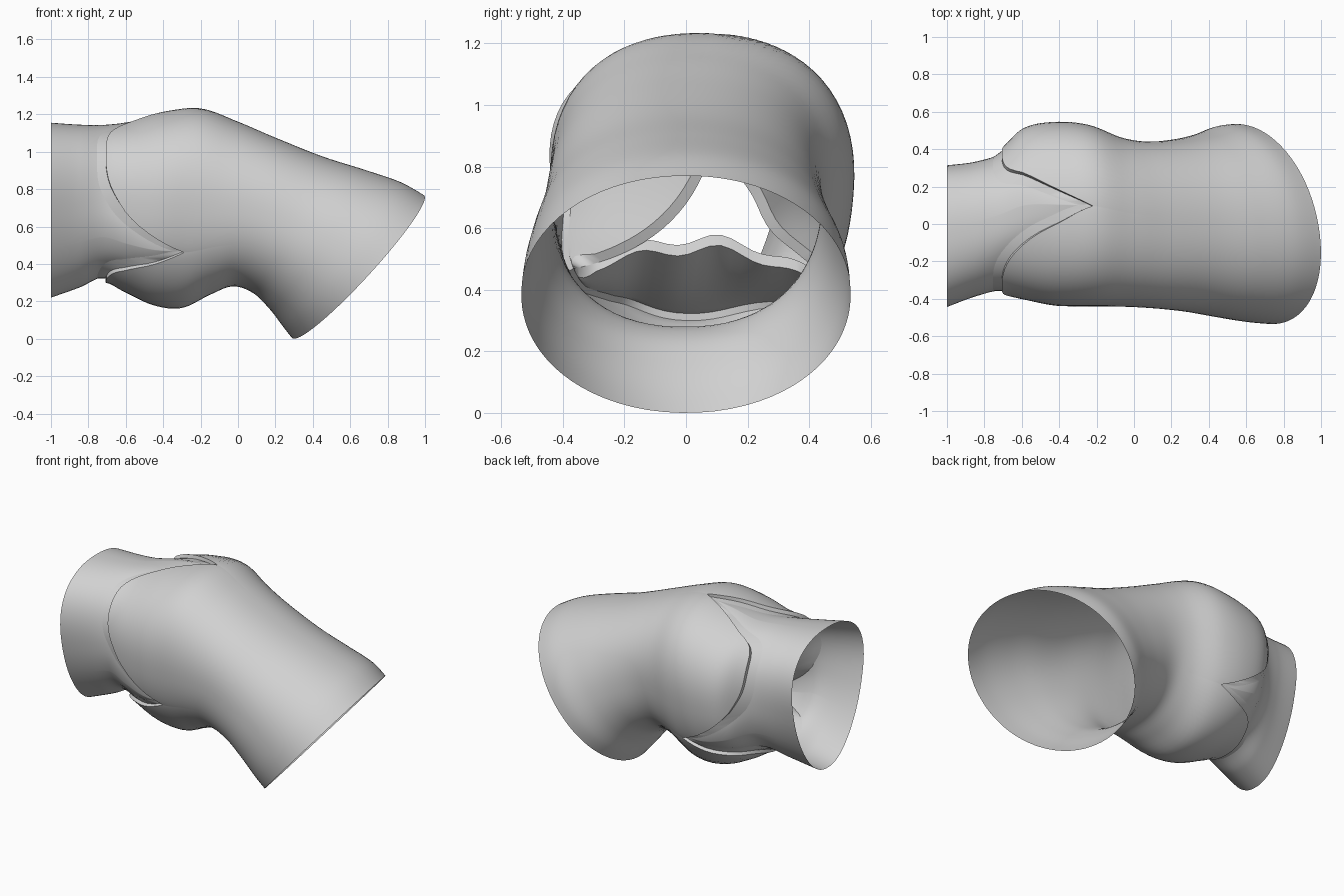
import bpy, math
from mathutils import Vector

if "Cube" in bpy.data.objects:
    bpy.data.objects.remove(bpy.data.objects["Cube"])

mat = bpy.data.materials.new("light grey")
mat.diffuse_color = (0.64, 0.64, 0.64, 1)
mat.use_nodes = True
mat.node_tree.nodes["Principled BSDF"].inputs["Base Color"].default_value = mat.diffuse_color

# Stations along the bent vessel: bottom x,z / top x,z / y min, y max / egg taper / yaw
ST = [(-1.0, .22, -1.0, 1.155, -.425, .295, .28, 0),
      (-.85, .27, -.85, 1.145, -.38, .325, .20, 0),
      (-.72, .31, -.72, 1.145, -.365, .385, .13, 0),
      (-.60, .25, -.58, 1.165, -.395, .505, .10, 0),
      (-.45, .18, -.40, 1.21, -.43, .54, .10, 0),
      (-.30, .165, -.20, 1.23, -.435, .525, .10, 0),
      (-.15, .235, 0.0, 1.16, -.44, .46, .06, 0),
      (-.03, .28, .20, 1.075, -.45, .44, .03, .03),
      (.08, .245, .45, .975, -.47, .455, .0, .06),
      (.17, .16, .67, .905, -.50, .485, .0, .10),
      (.25, .06, .86, .84, -.525, .525, .0, .14),
      (.30, 0.0, .985, .77, -.535, .535, .0, .18)]
LAST = len(ST) - 1
COMM = [math.radians(a) for a in (86, 203.5, 333, 446)]   # three commissures
SEG = 36                                                  # columns per sinus


def station(t):
    """Catmull-Rom interpolation of the station table."""
    i = min(int(max(t, 0)), LAST - 1)
    f = t - i
    p0, p1, p2, p3 = (ST[min(max(i + k, 0), LAST)] for k in (-1, 0, 1, 2))
    return [.5 * (2*b + (c - a)*f + (2*a - 5*b + 4*c - d)*f*f + (3*b - a - 3*c + d)*f**3)
            for a, b, c, d in zip(p0, p1, p2, p3)]


def point(t, a, scale=1.0):
    bx, bz, tx, tz, y0, y1, egg, yaw = station(t)
    e = 2 / (2.25 - .2 * max(0, (t - 7) / 4))            # rounder toward the open end
    c = math.copysign(abs(math.cos(a))**e, math.cos(a)) * scale
    s = math.copysign(abs(math.sin(a))**e, math.sin(a)) * scale
    y = (y0 + y1)/2 + (y1 - y0)/2 * c * (1 + egg * s)
    return Vector(((bx + tx)/2 + (tx - bx)/2 * s - yaw * y, y, (bz + tz)/2 + (tz - bz)/2 * s))


def t_of_x(x):
    """Station parameter whose section centre lies at x."""
    mids = [(s[0] + s[2]) / 2 for s in ST]
    for i in range(LAST):
        if x <= mids[i + 1]:
            return i + (x - mids[i]) / (mids[i + 1] - mids[i])
    return LAST


def crown(u, side):
    """Scalloped attachment line; side -1 / +1 gives the two edges of the seam."""
    x = -.73 + .43 * abs(u)**3.6
    return t_of_x(x + side * (.023 + .04 * u*u * (1 - u**8) + .01 * u**8))


def left_edge(u, a):
    return point(crown(u, -1), a, .965)


def right_edge(u, a):
    return point(crown(u, 1), a, .965)


def make(name, rows, closed=False):
    """Mesh object from a grid of points, optionally closed round each row."""
    n = len(rows[0])
    verts = [p for r in rows for p in r]
    faces = []
    for j in range(len(rows) - 1):
        for i in range(n if closed else n - 1):
            k = (i + 1) % n
            faces.append((j*n + i, j*n + k, (j + 1)*n + k, (j + 1)*n + i))
    me = bpy.data.meshes.new(name)
    me.from_pydata(verts, [], faces)
    me.materials.append(mat)
    ob = bpy.data.objects.new(name, me)
    bpy.context.collection.objects.link(ob)
    bpy.ops.object.select_all(action='DESELECT')
    ob.select_set(True)
    bpy.context.view_layer.objects.active = ob
    bpy.ops.object.mode_set(mode='EDIT')
    bpy.ops.mesh.select_all(action='SELECT')
    bpy.ops.mesh.remove_doubles(threshold=1e-5)
    bpy.ops.object.mode_set(mode='OBJECT')
    bpy.ops.object.shade_smooth_by_angle(angle=math.radians(35))
    return ob


# Columns round the vessel, aligned to the commissures
US = [math.sin(math.pi / 2 * (-1 + 2 * i / SEG)) for i in range(SEG + 1)]
cols = [(u, COMM[k] + (u + 1) / 2 * (COMM[k + 1] - COMM[k]))
        for k in range(3) for u in US[:-1]]

# Outflow tube: open end to the scalloped crown, sinking slightly inward
N = 24
make("outflow_tube", [[point(crown(u, -1) * j / N, a, 1 - .035 * (j / N)**3)
                       for u, a in cols] for j in range(N + 1)], True)

# Root wall with sinuses: raised scalloped lip to the slanted open end
N = 48


def wall_point(u, a, f):
    t0 = crown(u, 1)
    return point(t0 + (LAST - t0) * f, a, 1 + .02 * (1 - u**4) * math.exp(-8 * f))


make("sinus_and_vessel_wall", [[wall_point(u, a, j / N) for u, a in cols]
                               for j in range(N + 1)], True)

# Seam lip: the step from the sinus edge down to the leaflet root
make("seam_lip", [[wall_point(u, a, 0) for u, a in cols],
                  [right_edge(u, a) for u, a in cols]], True)

# Three thick leaflets hung from the crown seam, free edges reaching inward
AXIS = Vector((-.3, .04, .69))
M = 12
for k, (name, inward, wave) in enumerate((("front_leaflet", .20, 0), ("lower_leaflet", .11, .02),
                                          ("back_leaflet", .12, .01))):
    a0, a1 = COMM[k], COMM[k + 1]
    enda, endb = left_edge(-1, a0), left_edge(1, a1)
    inn = AXIS - (enda + endb) / 2
    inn.x = 0
    inn.normalize()
    thick = Vector((.012, 0, 0)) - inn * .035
    inner, outer = [], []
    for j in range(M + 1):
        v = j / M
        ri, ro = [], []
        for u in US:
            a = a0 + (u + 1) / 2 * (a1 - a0)
            free = enda.lerp(endb, (u + 1) / 2) + inn * (1 - u*u) * (
                inward + wave * math.sin(3 * math.pi * u))
            belly = -inn * .02 * math.sin(math.pi * v) * (1 - u*u)
            ri.append(left_edge(u, a).lerp(free, v) + belly)
            tip = right_edge(u, a)
            w = min(1, (1 - abs(u)) * 6)
            ro.append(tip.lerp((free + thick) * w + tip * (1 - w), v) + belly)
        inner.append(ri)
        outer.append(ro)
    make(name, inner + outer[::-1] + [inner[0]])
